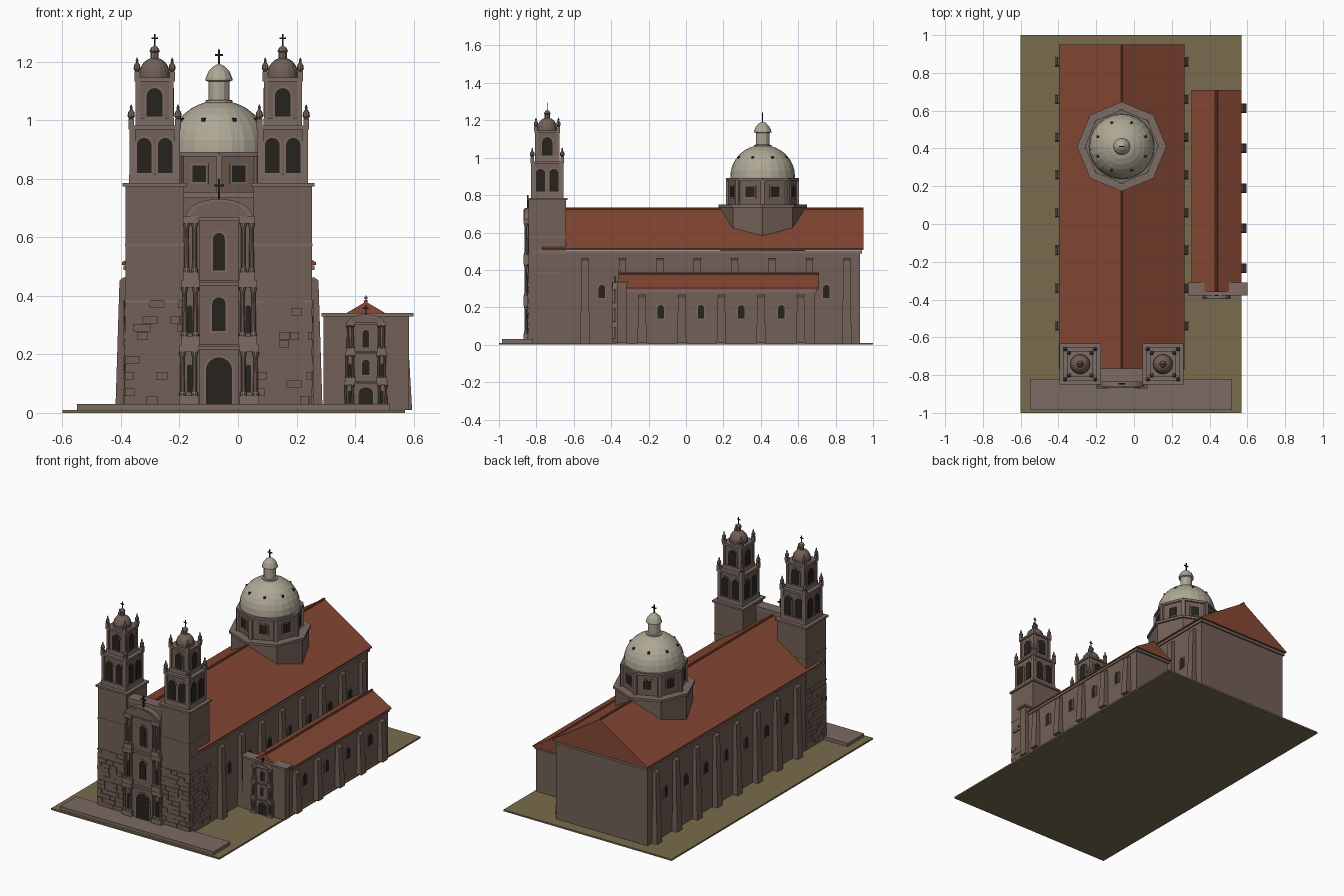
import bpy, bmesh, random
from math import pi, sin, cos
from mathutils import Matrix

if "Cube" in bpy.data.objects:
    bpy.data.objects.remove(bpy.data.objects["Cube"])

random.seed(4)
COL = {"wall": (.17, .115, .095), "trim": (.20, .145, .125), "roof": (.24, .065, .035),
       "dome": (.42, .39, .30), "ground": (.19, .15, .075), "dark": (.02, .016, .012)}
MATS = {}
for k, c in COL.items():
    MATS[k] = bpy.data.materials.new(k)
    MATS[k].diffuse_color = (*c, 1)
PARTS = {}
I = Matrix.Identity(4)


def T(x, y, z=0, rot=0):
    return Matrix.Translation((x, y, z)) @ Matrix.Rotation(rot, 4, 'Z')


def part(name, mat):
    return PARTS.setdefault((name, mat), bmesh.new())


def skin(bm, rings, M):
    """Join successive rings of points and cap both ends."""
    vs = [[bm.verts.new(M @ Matrix.Translation(p).translation) for p in r] for r in rings]
    n = len(vs[0])
    for a, b in zip(vs, vs[1:]):
        for i in range(n):
            j = (i + 1) % n
            bm.faces.new((a[i], a[j], b[j], b[i]))
    bm.faces.new(vs[0][::-1])
    bm.faces.new(vs[-1])


def box(name, mat, x0, x1, y0, y1, z0, z1, M=I):
    skin(part(name, mat), [[(x0, y0, z), (x1, y0, z), (x1, y1, z), (x0, y1, z)] for z in (z0, z1)], M)


def slab(name, mat, hw, z0, z1, M=I):
    box(name, mat, -hw, hw, -hw, hw, z0, z1, M)


def prism(name, mat, prof, y0, y1, M=I):
    """Profile in xz pushed along y."""
    skin(part(name, mat), [[(x, y, z) for x, z in prof] for y in (y0, y1)], M)


def lathe(name, mat, prof, n, M=I, phase=0):
    skin(part(name, mat), [[(r * cos(phase + 2 * pi * i / n), r * sin(phase + 2 * pi * i / n), z)
                            for i in range(n)] for r, z in prof], M)


def arch(name, w, z0, z1, M, y=0, d=.004, mat="dark"):
    """Round-topped panel facing local -y."""
    h = w / 2
    prof = [(-h, z0), (h, z0)] + [(h * cos(pi * i / 8), z1 - h + h * sin(pi * i / 8)) for i in range(9)]
    prism(name, mat, prof, y - d, y + d, M)


def framed(name, w, z0, z1, M, y=0):
    arch(name + "_frame", w + .014, z0 - .006, z1 + .007, M, y, .004, "trim")
    arch(name, w, z0, z1, M, y, .006)


def cross(name, z0, z1, M):
    h = z1 - z0
    t = h * .05
    box(name, "dark", -t, t, -t, t, z0, z1, M)
    box(name, "dark", -h * .25, h * .25, -t, t, z1 - h * .38, z1 - h * .27, M)


def cap_profile(r, z0, h, n=7):
    return [(max(r * cos(pi / 2 * i / n), .002), z0 + h * sin(pi / 2 * i / n)) for i in range(n + 1)]


# Ground and front terrace
box("ground", "ground", -.6, .57, -1, 1, 0, .01)
box("terrace", "trim", -.55, .52, -.985, -.82, .01, .03)

CX = -.065


def roof(name, cx, hw, y0, y1, z0, z1):
    prism(name, "roof", [(cx - hw, z0 - .008), (cx + hw, z0 - .008), (cx + hw, z0), (cx, z1), (cx - hw, z0)], y0, y1)
    lathe(name + "_ridge", "roof", [(.007, y0), (.007, y1)], 8,
          Matrix.Translation((cx, 0, z1)) @ Matrix.Rotation(-pi / 2, 4, 'X'))


def buttress(name, y, top, M):
    """Tapered pier on a wall whose outward direction is local +x."""
    skin(part(name, "wall"), [[(-.01, y - w, z), (d, y - w, z), (d, y + w, z), (-.01, y + w, z)]
                              for d, w, z in ((.036, .025, .01), (.022, .019, top - .01), (.01, .019, top))], M)


# Nave
box("nave_walls", "wall", CX - .318, CX + .318, -.77, .93, .01, .5)
box("nave_cornice", "trim", CX - .326, CX + .326, -.82, .94, .488, .504)
roof("nave_roof", CX, .332, -.77, .95, .514, .727)
for s in (0, 1):
    M = T(CX, 0, 0, pi * s) @ T(.318, 0)
    f = -1 if s else 1
    for k in range(8):
        buttress("nave_buttresses", f * (-.54 + .2 * k), .462, M)
    for k in range(7):
        framed("nave_windows", .034, .25, .32, T(CX + f * .318, -.45 + .2 * k, 0, f * pi / 2))

# Front wall between the towers
box("front_wall", "wall", CX - .13, CX + .13, -.83, -.77, .01, .735)
box("front_wall_coping", "trim", CX - .13, CX + .13, -.836, -.765, .735, .755)


# Three-tier carved portal, used large and small
def portal(name, M):
    tiers = [(.03, .222, .134, (.083, .125), .1), (.232, .442, .126, (.08, .118), .1), (.452, .662, .12, (.083, .111), 0)]
    for k, (z0, z1, hw, cols, niche) in enumerate(tiers):
        box(name + "_backing", "wall", -hw + .005, hw - .005, -.008, .01, z0, z1, M)
        box(name + "_backing", "wall", -.066, .066, -.014, 0, z0, z1, M)
        box(name + "_cornices", "trim", -hw, hw, -.022, .01, z1 - .006, z1 + .006, M)
        for s in (-1, 1):
            a, b = sorted((s * (cols[0] - .014), s * (cols[1] + .012)))
            box(name + "_cornices", "trim", a, b, -.032, 0, z1 - .014, z1 + .01, M)
            box(name + "_pedestals", "trim", a, b, -.03, 0, z0, z0 + .03, M)
            for c in cols:
                lathe(name + "_columns", "trim", [(.011, z0 + .03), (.011, z0 + .038), (.0085, z0 + .042),
                      (.007, z1 - .03), (.011, z1 - .022), (.011, z1 - .012)], 10, M @ T(s * c, -.018))
            if niche:
                arch(name + "_niches", .02, z0 + .04, z0 + .135, M @ T(s * niche, -.009))
    framed(name + "_door", .09, .03, .19, M, -.014)
    framed(name + "_window", .046, .28, .395, M, -.014)
    framed(name + "_window", .04, .487, .615, M, -.014)
    for w, d, m in ((.115, .026, "trim"), (.098, .03, "wall")):
        prism(name + "_pediment", m, [(w * cos(pi * i / 14), .668 + .55 * w * sin(pi * i / 14)) for i in range(15)],
              -d, .01, M)
    cross(name + "_cross", .73, .80, M @ T(0, -.008))


portal("main_portal", T(CX, -.838))


# Towers
def pinnacle(name, x, y, z, s, M):
    slab(name, "trim", .011 * s, z, z + .025 * s, M @ T(x, y))
    lathe(name, "trim", [(.008 * s, z + .025 * s), (.014 * s, z + .035 * s), (.012 * s, z + .05 * s),
                         (.004 * s, z + .062 * s), (.006 * s, z + .068 * s), (.001, z + .08 * s)], 8, M @ T(x, y))


def masonry(M, hw):
    """Irregular raised stone courses on a wall facing local -y."""
    z, h = .03, .0275
    while z < .375:
        x = -hw
        while x < hw - .004:
            w = min(random.uniform(.025, .06), hw - x)
            if random.random() > .15:
                box("tower_stonework", "wall", x + .001, x + w - .001, -random.uniform(.002, .006), .002,
                    z + .001, z + h - .001, M)
            x += w
        z += h


for side, tx in ((-1, -.285), (1, .153)):
    M = T(tx, -.742)
    slab("tower_shafts", "wall", .1, .01, .775, M)
    for z, e in ((.382, .103), (.575, .102)):
        slab("tower_bands", "trim", e, z - .004, z + .004, M)
    slab("tower_cornices", "trim", .109, .773, .785, M)
    for rot in (0, side * pi / 2):
        masonry(M @ T(0, 0, 0, rot) @ T(0, -.1), .1)
    # Lower and upper belfry
    slab("belfry_lower", "wall", .08, .785, .97, M)
    slab("belfry_lower_base", "trim", .087, .785, .815, M)
    slab("belfry_lower_cornice", "trim", .09, .968, .982, M)
    slab("belfry_upper", "wall", .06, .98, 1.135, M)
    slab("belfry_upper_base", "trim", .066, .98, 1.008, M)
    slab("belfry_upper_cornice", "trim", .069, 1.132, 1.146, M)
    for q in range(4):
        R = M @ T(0, 0, 0, q * pi / 2)
        for x in (-.036, .036):
            framed("belfry_openings", .05, .82, .94, R @ T(x, -.08))
        framed("belfry_openings", .054, 1.013, 1.11, R @ T(0, -.06))
        slab("belfry_piers", "trim", .010, .785, .97, R @ T(-.076, -.076))
        slab("belfry_piers", "trim", .008, .98, 1.135, R @ T(-.057, -.057))
        pinnacle("belfry_pinnacles", -.08, -.08, .982, .9, R)
        pinnacle("belfry_pinnacles", -.06, -.06, 1.146, .85, R)
    # Small dome, finial and cross
    lathe("tower_dome", "wall", [(.054, 1.146), (.054, 1.158)] + cap_profile(.052, 1.158, .056), 16, M)
    lathe("tower_finial", "trim", [(.014, 1.208), (.014, 1.232), (.018, 1.236), (.012, 1.248), (.002, 1.256)], 8, M)
    cross("tower_cross", 1.25, 1.295, M)

# Crossing dome on its octagonal drum
D = T(CX, .41)
lathe("dome_base", "wall", [(.226, .5), (.226, .737)], 8, D)
lathe("dome_base_flange", "trim", [(.237, .735), (.237, .75)], 8, D)
lathe("drum", "wall", [(.186, .75), (.186, .88)], 8, D)
lathe("drum_cornice", "trim", [(.195, .876), (.195, .892)], 8, D)
for k in range(8):
    box("drum_pilasters", "trim", .172, .195, -.011, .011, .75, .88, D @ T(0, 0, 0, k * pi / 4))
    R = D @ T(0, 0, 0, (k + .5) * pi / 4)
    box("drum_window_frames", "trim", .165, .176, -.032, .032, .782, .852, R)
    box("drum_windows", "dark", .165, .178, -.025, .025, .789, .845, R)
    box("dome_vents", "dark", .125, .142, -.006, .006, .995, 1.007, R)
lathe("dome", "dome", [(.173, .89)] + cap_profile(.173, .9, .168, 8), 24, D)
lathe("lantern", "dome", [(.046, 1.05), (.046, 1.068), (.036, 1.07), (.036, 1.132), (.046, 1.136), (.046, 1.143),
                          (.036, 1.167), (.018, 1.185), (.004, 1.192)], 12, D)
cross("dome_cross", 1.185, 1.242, D)

# Side chapel
KX = .437
box("chapel_walls", "wall", KX - .122, KX + .122, -.33, .69, .01, .29)
box("chapel_cornice", "trim", KX - .128, KX + .128, -.33, .70, .28, .294)
roof("chapel_roof", KX, .133, -.36, .71, .302, .38)
for k in range(5):
    buttress("chapel_buttresses", -.235 + .212 * k, .265, T(KX + .122, 0))
for k in range(4):
    framed("chapel_windows", .034, .14, .212, T(KX + .122, -.135 + .215 * k, 0, pi / 2))
box("chapel_front", "wall", KX - .145, KX + .148, -.37, -.318, .01, .33)
box("chapel_front_coping", "trim", KX - .152, KX + .163, -.378, -.31, .33, .342)
portal("chapel_portal", T(KX, -.372) @ Matrix.Diagonal((.55, .8, .46, 1)))
cross("chapel_cross", .375, .402, T(KX, -.35))

# Turn the collected parts into objects
for (name, mat), bm in PARTS.items():
    bmesh.ops.recalc_face_normals(bm, faces=bm.faces)
    me = bpy.data.meshes.new(name)
    bm.to_mesh(me)
    bm.free()
    me.materials.append(MATS[mat])
    bpy.context.collection.objects.link(bpy.data.objects.new(name, me))

for m in bpy.data.materials:
    if m.users and not m.is_grease_pencil:
        m.use_nodes = True
        m.node_tree.nodes["Principled BSDF"].inputs["Base Color"].default_value = m.diffuse_color
